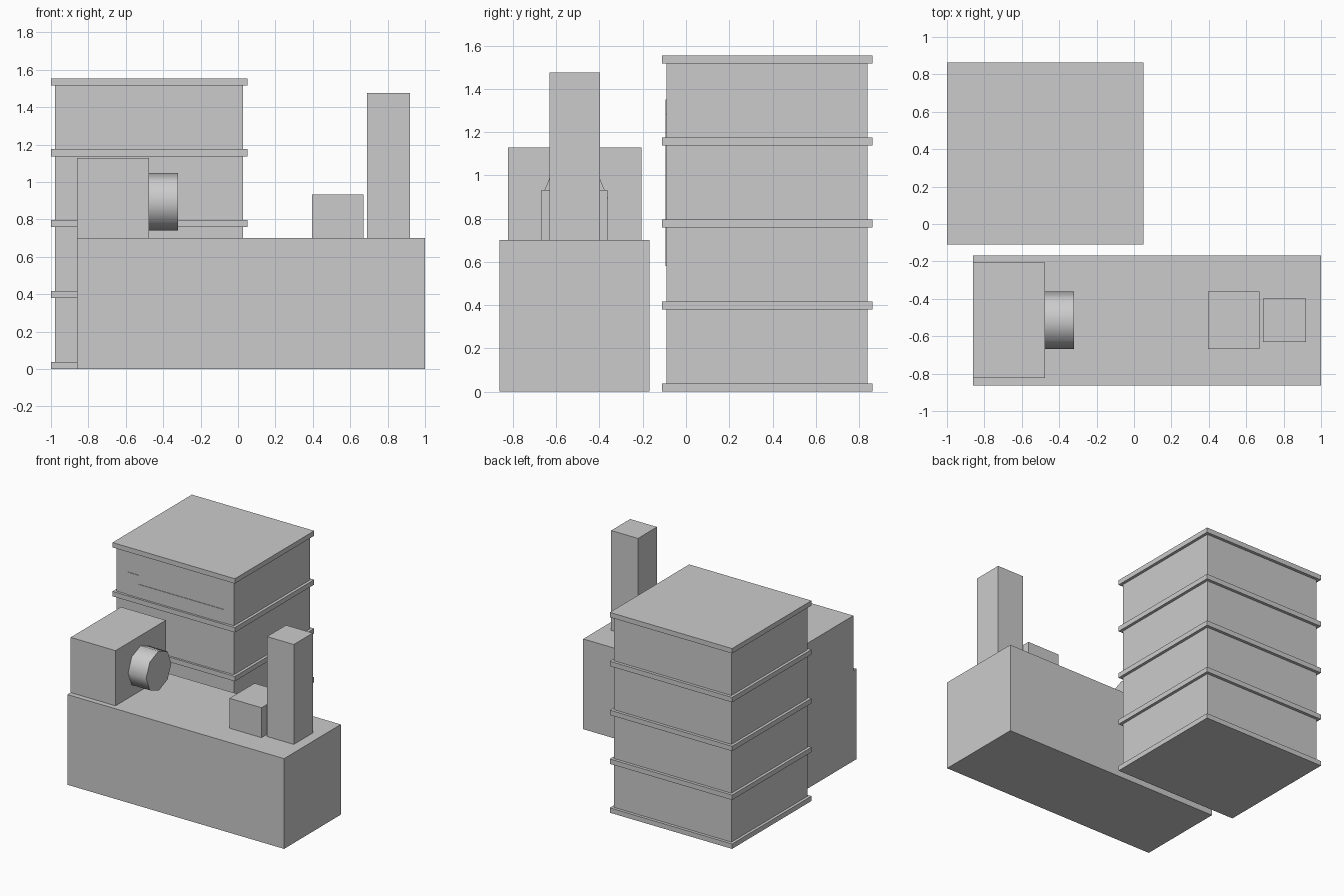
import bpy, bmesh, math
from mathutils import Matrix

if "Cube" in bpy.data.objects:
    bpy.data.objects.remove(bpy.data.objects["Cube"])

grey = bpy.data.materials.new("plain grey")
grey.diffuse_color = (0.6, 0.6, 0.6, 1)
grey.use_nodes = True
grey.node_tree.nodes["Principled BSDF"].inputs["Base Color"].default_value = grey.diffuse_color


def finish(name, bm):
    me = bpy.data.meshes.new(name)
    bm.to_mesh(me)
    bm.free()
    me.materials.append(grey)
    ob = bpy.data.objects.new(name, me)
    bpy.context.collection.objects.link(ob)
    return ob


def box(name, x, y, z):
    bm = bmesh.new()
    size = [b - a for a, b in (x, y, z)]
    mid = [(a + b) / 2 for a, b in (x, y, z)]
    m = Matrix.Translation(mid) @ Matrix.Diagonal((*size, 1))
    bmesh.ops.create_cube(bm, size=1, matrix=m)
    return finish(name, bm)


# Tower: storeys between evenly spaced floor slabs
PITCH, SLAB = 0.379, 0.038
for i in range(5):
    z = i * PITCH
    box(f"tower_slab_{i}", (-1, 0.05), (-0.11, 0.863), (z, z + SLAB))
    if i < 4:
        box(f"tower_storey_{i}", (-0.978, 0.028), (-0.09, 0.84),
            (z + SLAB, z + PITCH))

# Thin facade panels on the tower front
box("facade_panel", (-0.88, -0.06), (-0.094, -0.09), (0.58, 1.28))
box("facade_upper_panel", (-0.88, -0.79), (-0.094, -0.09), (1.28, 1.35))

# Front hall with rooftop volumes
box("hall", (-0.86, 1), (-0.863, -0.168), (0, 0.70))
box("roof_block", (-0.86, -0.475), (-0.823, -0.205), (0.70, 1.128))
box("small_roof_box", (0.395, 0.67), (-0.668, -0.362), (0.70, 0.932))
box("chimney", (0.69, 0.92), (-0.63, -0.397), (0.70, 1.475))

# Octagonal drum on the side of the roof block, smooth round its rim
bm = bmesh.new()
m = Matrix.Translation((-0.398, -0.515, 0.895)) @ Matrix.Rotation(math.pi / 2, 4, 'Y')
bmesh.ops.create_cone(bm, cap_ends=True, segments=8, radius1=0.154,
                      radius2=0.154, depth=0.156, matrix=m)
for f in bm.faces:
    f.smooth = len(f.verts) == 4
for e in bm.edges:
    e.smooth = all(f.smooth for f in e.link_faces)
finish("drum", bm)
